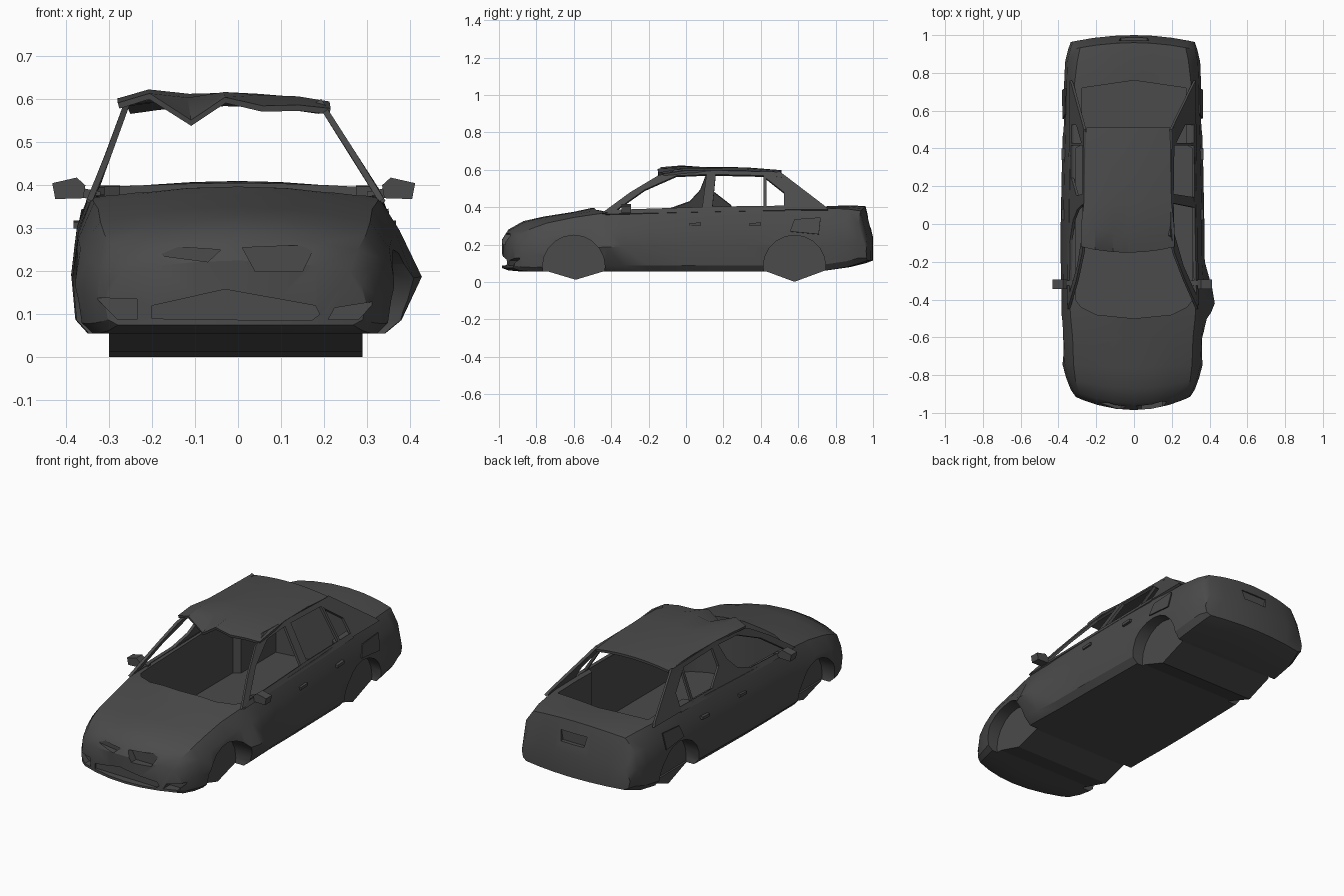
import bpy, bmesh, math

cube = bpy.data.objects.get("Cube")
if cube:
    bpy.data.objects.remove(cube)

paint = bpy.data.materials.new("charcoal_paint")
paint.use_nodes = True
colour = (0.07, 0.07, 0.07, 1)
paint.diffuse_color = colour
paint.node_tree.nodes["Principled BSDF"].inputs["Base Color"].default_value = colour


def bump(v, centre, width):
    return math.exp(-((v - centre) / width) ** 2)


def warp(x, y, z):
    """Rounded ends plus the crash damage of the shell."""
    nose = max(0, min(1, (-0.7 - y) / 0.28))
    tail = max(0, min(1, (y - 0.8) / 0.15))
    y += 0.1 * nose * (x / 0.37) ** 2 - 0.04 * tail * (x / 0.35) ** 2
    if x > 0:
        x *= 0.96
    if x > 0.28:
        x += 0.06 * bump(y, -0.4, 0.11) * bump(z, 0.19, 0.1)
    x -= 0.03 * max(0, z - 0.4) / 0.2
    return x, y, z


def make(name, verts, faces, damage=True):
    mesh = bpy.data.meshes.new(name)
    mesh.from_pydata([warp(*v) if damage else v for v in verts], [], faces)
    bm = bmesh.new()
    bm.from_mesh(mesh)
    bmesh.ops.recalc_face_normals(bm, faces=bm.faces)
    bm.to_mesh(mesh)
    bm.free()
    mesh.materials.append(paint)
    ob = bpy.data.objects.new(name, mesh)
    bpy.context.collection.objects.link(ob)
    return ob


def activate(ob):
    bpy.ops.object.select_all(action='DESELECT')
    ob.select_set(True)
    bpy.context.view_layer.objects.active = ob


def prism(name, pts, axis, a, b):
    """Extrude a 2D outline along an axis from a to b."""
    def place(p, t):
        p = list(p)
        p.insert(axis, t)
        return tuple(p)
    n = len(pts)
    verts = [place(p, a) for p in pts] + [place(p, b) for p in pts]
    faces = [tuple(range(n)), tuple(range(n, 2 * n))]
    faces += [(i, (i + 1) % n, n + (i + 1) % n, n + i) for i in range(n)]
    return make(name, verts, faces, False)


def cut(ob, cutter):
    cutter.hide_render = True
    activate(ob)
    mod = ob.modifiers.new("cut", 'BOOLEAN')
    mod.operation, mod.solver, mod.object = 'DIFFERENCE', 'EXACT', cutter
    bpy.ops.object.modifier_apply(modifier=mod.name)
    bpy.data.objects.remove(cutter)


def thicken(ob, t):
    activate(ob)
    mod = ob.modifiers.new("thickness", 'SOLIDIFY')
    mod.thickness, mod.offset = t, 0
    bpy.ops.object.modifier_apply(modifier=mod.name)


# Lower body: y, half width, belt half width, bottom, belt height, crown height
stations = [
    (-0.985, .31, .27, .075, .20, .225), (-0.95, .335, .29, .062, .25, .28),
    (-0.87, .36, .31, .055, .285, .325), (-0.76, .38, .32, .055, .315, .35),
    (-0.6, .385, .325, .055, .345, .375), (-0.5, .385, .335, .055, .36, .397),
    (-0.42, .385, .34, .055, .37, .405), (-0.34, .385, .34, .055, .375, .38),
    (-0.2, .388, .345, .055, .38, .38), (0, .388, .345, .055, .385, .385),
    (0.3, .382, .34, .055, .395, .395), (0.55, .375, .33, .055, .40, .40),
    (0.74, .37, .315, .06, .395, .405), (0.88, .365, .30, .08, .39, .41),
    (0.96, .35, .285, .10, .38, .405), (1.0, .335, .31, .115, .235, .24)]
fracs = [-1, -.7, -.35, 0, .35, .7, 1]
verts, faces = [], []
for y, w, wb, zb, ze, zc in stations:
    top = [(f * wb, y, ze + (zc - ze) * (1 - f * f)) for f in fracs]
    side = [(w * k, y, zb + (ze - zb) * h) for k, h in ((.965, .76), (1, .42), (.975, .1))]
    floor = [(f * w * .9, y, zb) for f in reversed(fracs)]
    verts += top + side + floor + [(-x, yy, z) for x, yy, z in reversed(side)]
n = 20
for s in range(len(stations) - 1):
    for i in range(n):
        j = (i + 1) % n
        faces.append((s * n + i, s * n + j, s * n + n + j, s * n + n + i))
for base in (0, (len(stations) - 1) * n):
    caps = [(i, i + 1, 15 - i, 16 - i) for i in range(6)]
    caps += [(6, 7, 8, 9, 10), (0, 16, 17, 18, 19)]
    faces += [tuple(base + i for i in c) for c in caps]
body = make("lower_body", verts, faces)

# Wheel wells
for y in (-0.6, 0.58):
    circle = [(y + .167 * math.cos(a * math.pi / 10), .083 + .167 * math.sin(a * math.pi / 10))
              for a in range(20)]
    for s in (-1, 1):
        cut(body, prism("well_cutter", circle, 0, s * .29, s * .6))

# Open cabin tub
half = [(.2, -.48), (.28, -.44), (.31, -.4), (.31, .4), (.275, .42), (.275, .72)]
outline = [(0, -.5)] + half + [(0, .76)] + [(-x, y) for x, y in reversed(half)]
cut(body, prism("cabin_cutter", outline, 2, .07, .6))

# Grille, intake and lamp recesses in the nose, plate recess in the tail
recesses = [
    ([(.01, .255), (.18, .262), (.15, .2), (.04, .2)], -1.1, -.94),
    ([(-.2, .25), (-.16, .258), (-.04, .25), (-.07, .222), (-.17, .235)], -1.1, -.945),
    ([(-.2, .12), (-.03, .158), (.18, .12), (.19, .1), (.17, .085), (-.2, .09)], -1.1, -.945),
    ([(-.33, .138), (-.235, .136), (-.235, .088), (-.28, .088)], -1.1, -.89),
    ([(.32, .13), (.225, .115), (.21, .088), (.28, .088)], -1.1, -.89),
    ([(-.08, .345), (.08, .345), (.07, .29), (-.07, .29)], 1.1, .965)]
for pts, a, b in recesses:
    cut(body, prism("recess_cutter", pts, 1, a, b))

# Sagging underbody pans between the wheels
for name, y, low in (("front_pan", -0.59, .012), ("rear_pan", .58, .001)):
    prism(name, [(y - .16, .06), (y, low), (y + .16, .06)], 1 - 1, -.3, .29)


# Pillars and rails lie on the leaning side plane of the cabin
def side_x(z):
    return .335 - .1 * (z - .385) / .195


def panel(name, pts, s):
    ob = make(name, [(s * side_x(z), y, z) for y, z in pts], [tuple(range(len(pts)))])
    thicken(ob, .014)


for s, tag in ((1, "left"), (-1, "right")):
    panel(tag + "_windscreen_pillar",
          [(-.45, .365), (-.39, .37), (-.22, .49), (-.05, .565), (-.06, .59), (-.15, .565), (-.3, .475)], s)
    panel(tag + "_roof_rail", [(-.1, .562), (.12, .572), (.43, .565), (.52, .555), (.5, .585), (-.06, .597)], s)
    panel(tag + "_quarter_divider", [(.415, .39), (.43, .39), (.43, .57), (.415, .57)], s)
    panel(tag + "_rear_pillar",
          [(.525, .385), (.76, .385), (.74, .405), (.5, .588), (.42, .57), (.43, .55), (.525, .475)], s)
    panel(tag + "_belt_rail", [(-.43, .36), (.53, .38), (.53, .405), (.15, .4), (-.4, .382)], s)
panel("left_door_pillar", [(.085, .38), (.14, .38), (.16, .58), (.11, .58)], 1)
panel("right_door_pillar",
      [(-.12, .38), (.25, .385), (.24, .41), (.15, .48), (.16, .58), (.11, .58), (.075, .49), (.02, .43)], -1)

# Roof with a buckled front edge
rows = [(-.15, .25, (.585, .607, .545, .598, .578, .58, .572)),
        (-.04, .25, (.595, .616, .597, .61, .603, .6, .588))]
for y, w, z in ((.12, .235, .59), (.32, .23, .588), (.51, .225, .573)):
    rows.append((y, w, [z + .018 * (1 - f * f) for f in fracs]))
verts = [(f * w, y + .03 * f * f * (y < 0), z) for y, w, zs in rows for f, z in zip(fracs, zs)]
faces = [(r * 7 + i, r * 7 + i + 1, r * 7 + i + 8, r * 7 + i + 7)
         for r in range(len(rows) - 1) for i in range(6)]
thicken(make("roof", verts, faces), .014)

# Door mirrors
for s, tag in ((1, "left"), (-1, "right")):
    off = -.02 if s > 0 else 0
    head = [(.36, .37), (.425, .368), (.432, .405), (.375, .418), (.355, .4)]
    stalk = [(.32, .365), (.37, .372), (.37, .395), (.32, .385)]
    for part, pts, a, b in (("mirror_head", head, -.345, -.295), ("mirror_stalk", stalk, -.325, -.3)):
        prism(tag + "_" + part, [(s * x + off, z) for x, z in pts], 1, a, b)

# Door handles and the creased rear quarter plates
for s, tag in ((1, "left"), (-1, "right")):
    k = .96 if s > 0 else 1
    for name, y in (("front_handle", .02), ("rear_handle", .34)):
        prism(tag + "_" + name, [(y, .3), (y + .06, .303), (y + .06, .318), (y, .315)], 0,
              s * .36 * k, s * .383 * k)
    plate = [(.555, .27), (.58, .335), (.72, .345), (.71, .255)]
    ob = make(tag + "_quarter_plate",
              [(s * (.378 - .2 * max(0, z - .26)), y, z) for y, z in plate], [(0, 1, 2, 3)])
    thicken(ob, .006)

# Smooth panels with crisp creases
for ob in bpy.context.scene.objects:
    if ob.type == 'MESH':
        activate(ob)
        bpy.ops.object.shade_smooth_by_angle(angle=math.radians(30))
